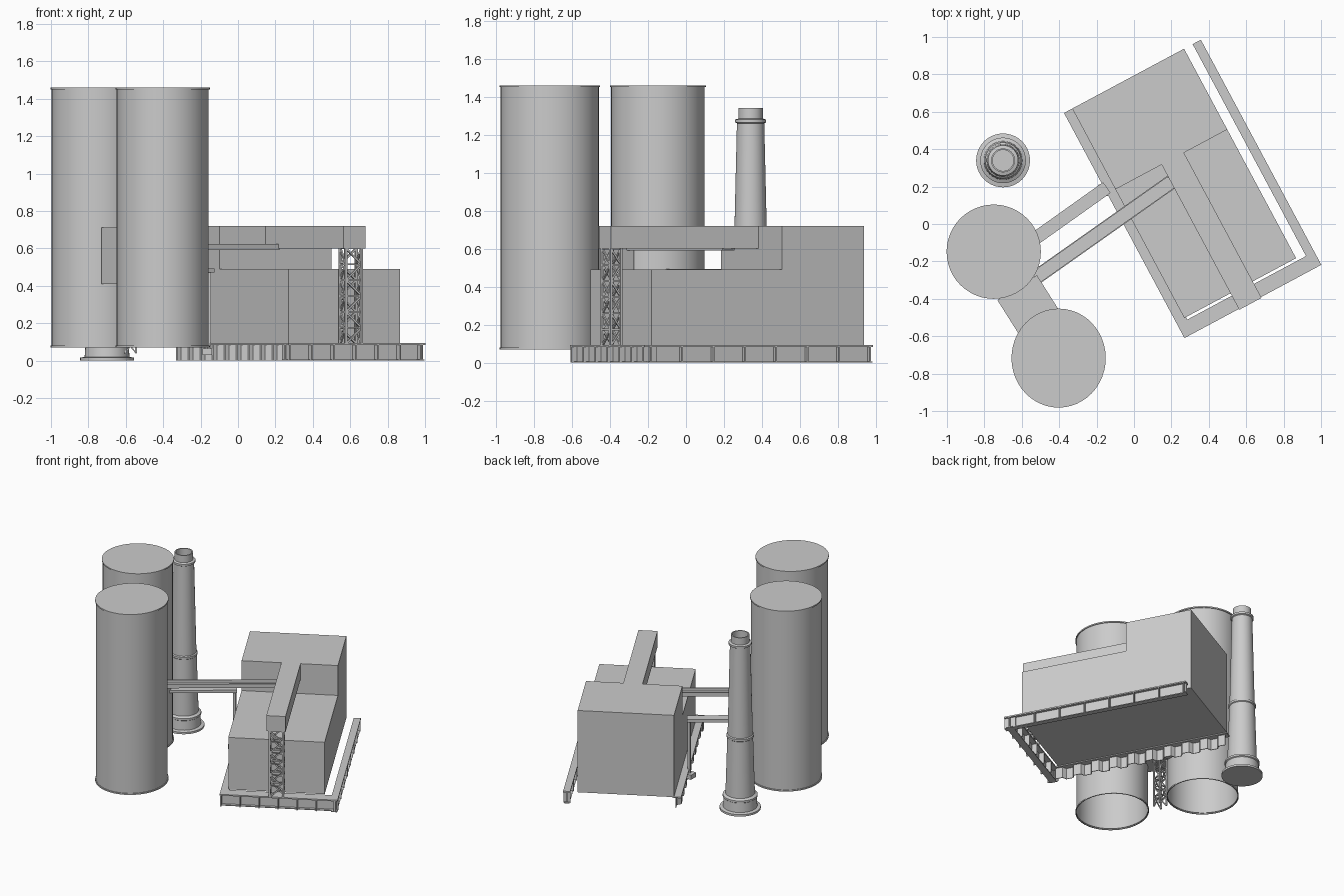
import bpy, bmesh, math
from mathutils import Vector, Matrix

if "Cube" in bpy.data.objects:
    bpy.data.objects.remove(bpy.data.objects["Cube"])

YARD = Matrix.Rotation(math.radians(28.15), 4, 'Z')   # the hall and its base are turned
I4 = Matrix.Identity(4)


def finish(name, bm, smooth=False):
    bmesh.ops.recalc_face_normals(bm, faces=bm.faces[:])
    me = bpy.data.meshes.new(name)
    bm.to_mesh(me)
    bm.free()
    ob = bpy.data.objects.new(name, me)
    bpy.context.collection.objects.link(ob)
    if smooth:
        bpy.ops.object.select_all(action='DESELECT')
        ob.select_set(True)
        bpy.context.view_layer.objects.active = ob
        bpy.ops.object.shade_smooth_by_angle(angle=math.radians(30))
    return ob


def add_box(bm, lo, hi, m=I4):
    lo, hi = Vector(lo), Vector(hi)
    t = Matrix.Translation((lo + hi) / 2) @ Matrix.Diagonal((*(hi - lo), 1))
    bmesh.ops.create_cube(bm, size=1, matrix=m @ t)


def add_beam(bm, a, b, w, h, m=I4):
    a, b = Vector(a), Vector(b)
    d = b - a
    t = (Matrix.Translation((a + b) / 2) @ d.to_track_quat('X', 'Z').to_matrix().to_4x4()
         @ Matrix.Diagonal((d.length, w, h, 1)))
    bmesh.ops.create_cube(bm, size=1, matrix=m @ t)


def lathe(name, profile, centre, n=48, sy=1.0):
    bm = bmesh.new()
    rings = []
    for r, z in profile:
        if r == 0:
            rings.append([bm.verts.new((centre[0], centre[1], z))])
        else:
            rings.append([bm.verts.new((centre[0] + r * math.cos(2 * math.pi * i / n),
                                        centre[1] + sy * r * math.sin(2 * math.pi * i / n), z))
                          for i in range(n)])
    for p, q in zip(rings, rings[1:]):
        for i in range(n):
            j = (i + 1) % n
            vs = [p[i % len(p)], p[j % len(p)], q[j % len(q)], q[i % len(q)]]
            bm.faces.new(list(dict.fromkeys(vs)))
    return finish(name, bm, True)


def lattice(name, lo, hi, bays, t, m=I4):
    bm = bmesh.new()
    (x0, y0, z0), (x1, y1, z1) = lo, hi
    c = [(x0, y0), (x1, y0), (x1, y1), (x0, y1)]
    for x, y in c:
        add_beam(bm, (x, y, z0), (x, y, z1), t, t, m)
    dz = (z1 - z0) / bays
    for k in range(bays):
        for i in range(4):
            p, q = c[i], c[(i + 1) % 4]
            if k % 2:
                p, q = q, p
            za, zb = z0 + k * dz, z0 + (k + 1) * dz
            add_beam(bm, (*p, za), (*q, zb), t * .7, t * .7, m)
            add_beam(bm, (*p, zb), (*q, zb), t * .7, t * .7, m)
    return finish(name, bm)


# Silos: open at the bottom, rims at both ends
silo = [(.245, .07), (.252, .07), (.252, .08), (.246, .08), (.246, 1.45),
        (.252, 1.45), (.252, 1.46), (0, 1.46)]
lathe("silo_rear", silo, (-.75, -.148))
lathe("silo_front", silo, (-.403, -.717), sy=1.05)

# Tapered chimney with collars and an open top
lathe("chimney", [(0, 0), (.144, 0), (.144, .015), (.12, .02), (.115, .09), (.122, .095),
                  (.122, .11), (.103, .12), (.09, .55), (.096, .555), (.096, .57),
                  (.088, .575), (.072, 1.26), (.081, 1.265), (.081, 1.28), (.064, 1.285),
                  (.064, 1.34), (.056, 1.34), (.056, 1.2), (0, 1.2)], (-.70, .34), 40)

# Stepped hall as one extruded side profile
bm = bmesh.new()
prof = [(-.57, .09), (.70, .09), (.70, .72), (.21, .72), (.21, .49), (-.57, .49)]
f = bm.faces.new([bm.verts.new(YARD @ Vector((0, v, z))) for v, z in prof])
ext = bmesh.ops.extrude_face_region(bm, geom=[f])
bmesh.ops.translate(bm, vec=YARD @ Vector((.678, 0, 0)),
                    verts=[g for g in ext['geom'] if isinstance(g, bmesh.types.BMVert)])
finish("hall", bm)

# Roof gallery and its lattice tower
bm = bmesh.new()
add_box(bm, (.28, -.67, .60), (.415, .21, .72), YARD)
finish("roof_gallery", bm)
lattice("gallery_tower", (.30, -.66, .09), (.395, -.60, .60), 6, .014, YARD)

# Base girders: top flange, web, stiffeners and foot flange
bm = bmesh.new()
add_box(bm, (.73, -.665, .083), (.78, .70, .093), YARD)
add_box(bm, (.75, -.665, 0), (.758, .70, .085), YARD)
add_box(bm, (.735, -.665, 0), (.775, .70, .006), YARD)
for k in range(8):
    v = -.63 + k * .187
    add_box(bm, (.73, v, 0), (.78, v + .008, .085), YARD)
finish("right_girder", bm)

bm = bmesh.new()
add_box(bm, (-.05, -.665, .083), (.78, -.585, .093), YARD)
add_box(bm, (-.05, -.63, 0), (.78, -.622, .085), YARD)
add_box(bm, (-.05, -.65, 0), (.78, -.60, .006), YARD)
for k in range(7):
    u = -.045 + k * .134
    add_box(bm, (u, -.665, 0), (u + .008, -.585, .085), YARD)
finish("front_girder", bm)

bm = bmesh.new()
add_box(bm, (-.05, -.665, .083), (.01, .70, .093), YARD)
pts = []
for k in range(10):   # corrugated web
    v = -.66 + k * .136
    pts += [(-.04, v), (-.04, v + .05), (-.01, v + .068), (-.01, v + .118)]
for (a, b), (c, d) in zip(pts, pts[1:]):
    add_beam(bm, (a, b, .042), (c, d, .042), .005, .084, YARD)
finish("left_girder", bm)

# Conveyor bridges from the silos to the hall
bm = bmesh.new()
add_beam(bm, (-.56, -.10, .482), (-.145, .195, .482), .07, .022)
add_beam(bm, (-.155, .18, .03), (-.155, .18, .475), .012, .02)
add_box(bm, (-.19, .15, .03), (-.14, .21, .065))
finish("rear_bridge", bm)

bm = bmesh.new()
add_beam(bm, (-.53, -.29, .595), (.20, .225, .595), .075, .008)
for s in (-1, 1):
    off = Vector((-.577, .817, 0)) * .036 * s
    add_beam(bm, Vector((-.53, -.29, .608)) + off, Vector((.20, .225, .608)) + off, .006, .03)
finish("front_bridge", bm)

# Elevator housing between the silos with its lattice support
bm = bmesh.new()
add_beam(bm, (-.625, -.34, .56), (-.505, -.53, .56), .25, .30)
finish("elevator_housing", bm)
lattice("elevator_support", (-.605, -.43, .04), (-.545, -.37, .41), 5, .01)
